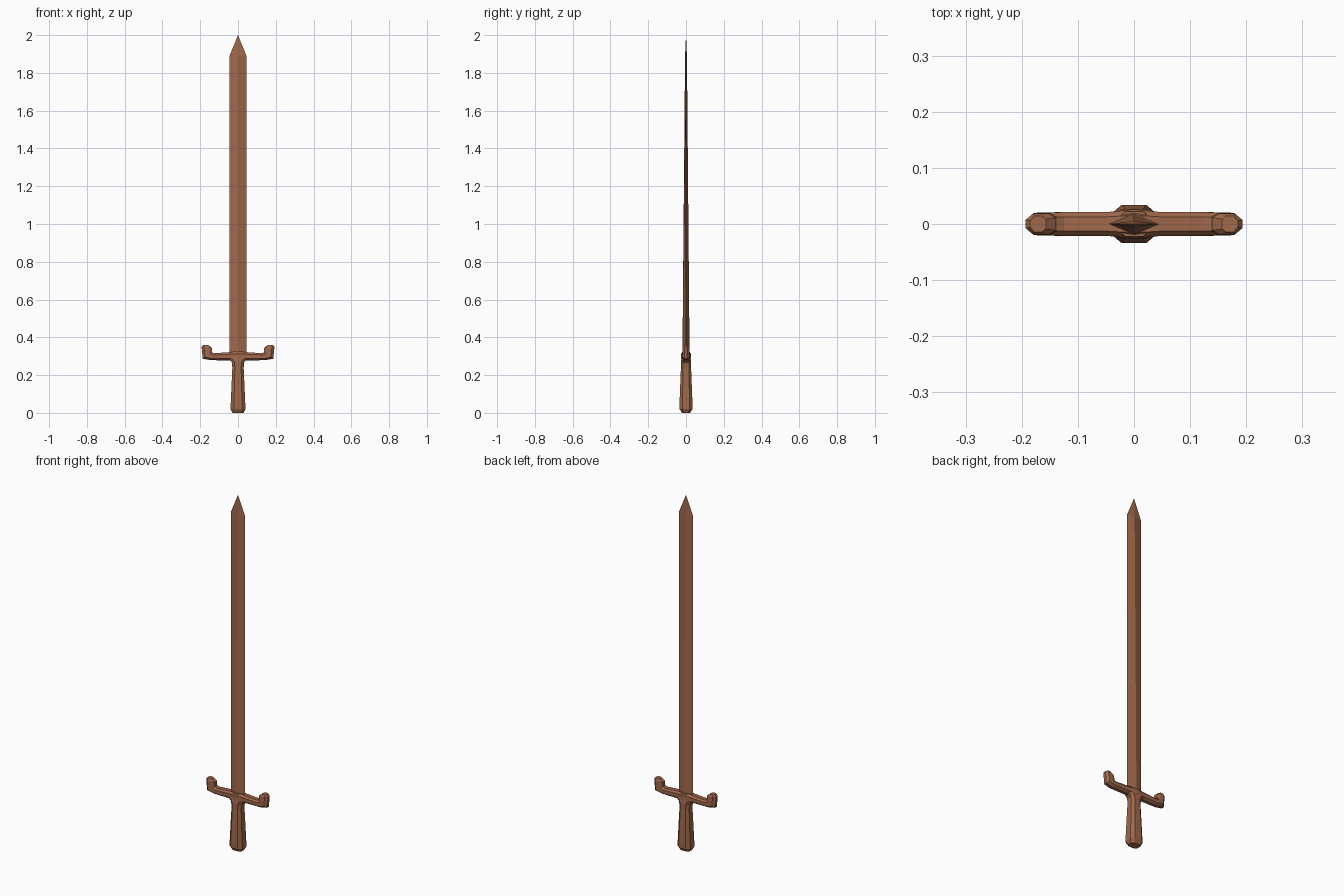
import bpy, bmesh

if "Cube" in bpy.data.objects:
    bpy.data.objects.remove(bpy.data.objects["Cube"])

mat = bpy.data.materials.new("brown")
mat.diffuse_color = (0.35, 0.14, 0.07, 1)
mat.use_nodes = True
mat.node_tree.nodes["Principled BSDF"].inputs["Base Color"].default_value = mat.diffuse_color


def loft(name, rings, cap_start=True, cap_end=True):
    """Skin a list of equal-length point rings into one flat-shaded object."""
    bm = bmesh.new()
    loops = [[bm.verts.new(p) for p in ring] for ring in rings]
    n = len(rings[0])
    for a, b in zip(loops, loops[1:]):
        for i in range(n):
            j = (i + 1) % n
            bm.faces.new((a[i], a[j], b[j], b[i]))
    if cap_start:
        bm.faces.new(loops[0][::-1])
    if cap_end:
        bm.faces.new(loops[-1])
    bmesh.ops.remove_doubles(bm, verts=bm.verts, dist=1e-5)
    bmesh.ops.recalc_face_normals(bm, faces=bm.faces)
    mesh = bpy.data.meshes.new(name)
    bm.to_mesh(mesh)
    bm.free()
    mesh.materials.append(mat)
    obj = bpy.data.objects.new(name, mesh)
    bpy.context.collection.objects.link(obj)
    return obj


# Blade: diamond section thinning towards a pointed tip
def diamond(z, hx, hy):
    return [(hx, 0, z), (0, hy, z), (-hx, 0, z), (0, -hy, z)]


loft("blade", [diamond(0.30, 0.045, 0.019), diamond(1.89, 0.045, 0.005),
               diamond(2.0, 0, 0)], cap_end=False)


# Grip: chamfered section flaring into the guard and at the pommel end
def chamfered(z, hx, hy):
    cx, cy = hx * 0.55, hy * 0.55
    return [(hx, -cy, z), (hx, cy, z), (cx, hy, z), (-cx, hy, z),
            (-hx, cy, z), (-hx, -cy, z), (-cx, -hy, z), (cx, -hy, z)]


loft("grip", [chamfered(z, hx, hy) for z, hx, hy in (
    (0.0, 0.030, 0.022), (0.02, 0.040, 0.034), (0.06, 0.038, 0.034),
    (0.24, 0.030, 0.027), (0.268, 0.033, 0.027), (0.285, 0.050, 0.025),
    (0.322, 0.028, 0.022))])


# Crossguard: half bar turning up into a hook, mirrored across x
def guard_ring(inner, outer, w):
    def pt(t, y):
        return (inner[0] + (outer[0] - inner[0]) * t, y,
                inner[1] + (outer[1] - inner[1]) * t)
    side = [(0, 0.6), (0.25, 1), (0.75, 1), (1, 0.4)]
    return ([pt(t, w * k) for t, k in side] +
            [pt(t, -w * k) for t, k in reversed(side)])


guard = loft("crossguard", [guard_ring(*r) for r in (
    ((0, 0.326), (0, 0.275), 0.026),
    ((0.05, 0.321), (0.05, 0.278), 0.021),
    ((0.125, 0.316), (0.145, 0.279), 0.021),
    ((0.138, 0.321), (0.187, 0.287), 0.020),
    ((0.139, 0.345), (0.193, 0.350), 0.019),
    ((0.157, 0.359), (0.185, 0.360), 0.014))], cap_start=False)
mirror = guard.modifiers.new("mirror", 'MIRROR')
mirror.use_axis[0] = True
